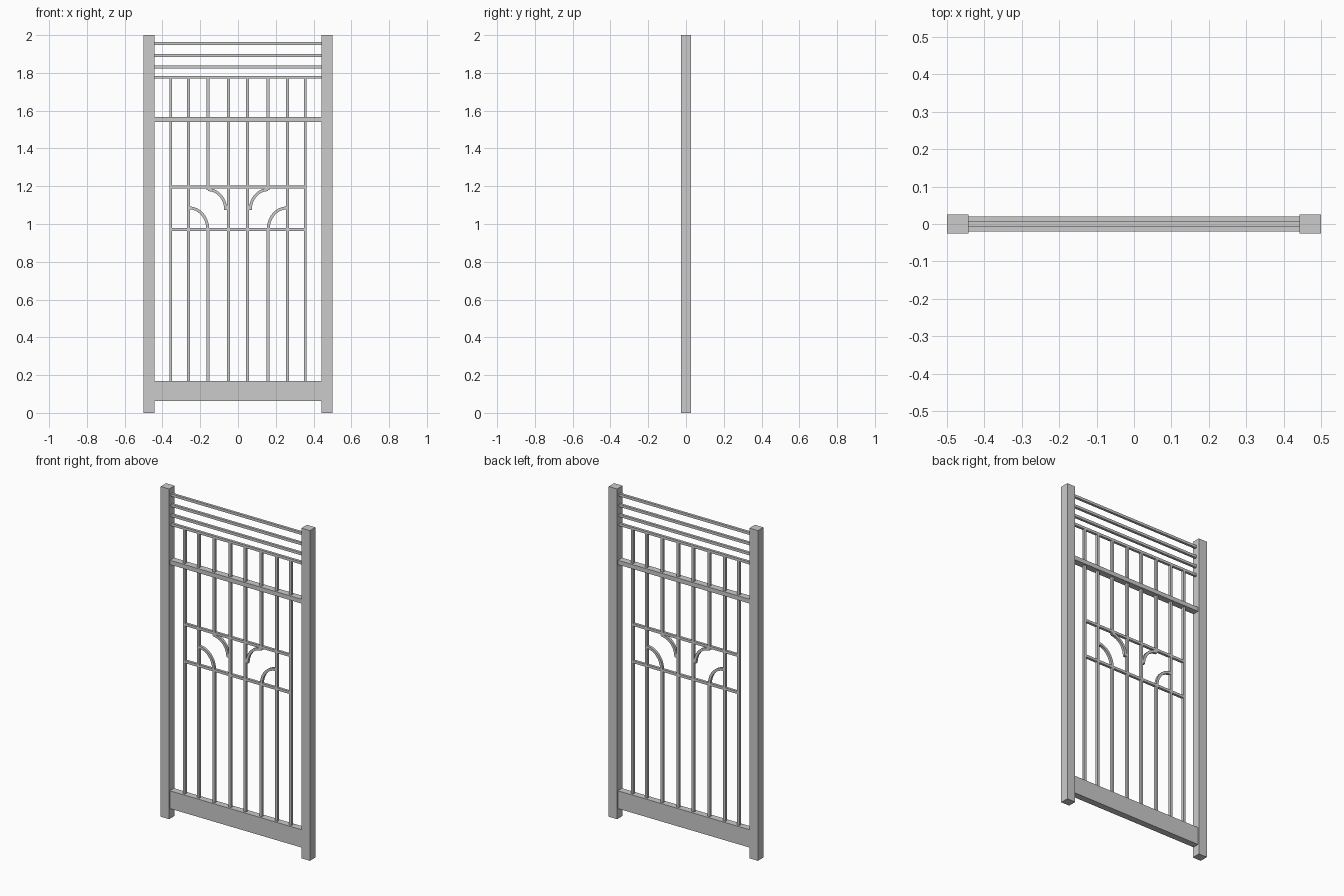
import bpy, bmesh, math

if "Cube" in bpy.data.objects:
    bpy.data.objects.remove(bpy.data.objects["Cube"])

BAR = 0.0155   # thickness of the thin square bars


def finish(name, bm, mirror=False):
    bmesh.ops.recalc_face_normals(bm, faces=bm.faces)
    me = bpy.data.meshes.new(name)
    bm.to_mesh(me)
    bm.free()
    ob = bpy.data.objects.new(name, me)
    bpy.context.collection.objects.link(ob)
    if mirror:
        ob.modifiers.new("mirror", 'MIRROR').use_axis[0] = True
    return ob


def box(name, x0, x1, z0, z1, depth, mirror=False):
    bm = bmesh.new()
    bmesh.ops.create_cube(bm, size=1)
    for v in bm.verts:
        v.co.x = x0 + (v.co.x + 0.5) * (x1 - x0)
        v.co.y *= depth
        v.co.z = z0 + (v.co.z + 0.5) * (z1 - z0)
    return finish(name, bm, mirror)


def quarter_arc(name, cx, cz, rx, rz, steps=10):
    # square bar swept along a quarter ellipse, from its top round to its +x side
    bm = bmesh.new()
    h = BAR / 2
    rings = []
    for i in range(steps + 1):
        a = math.pi / 2 * (1 - i / steps)
        ring = [bm.verts.new((cx + (rx + r) * math.cos(a), y, cz + (rz + r) * math.sin(a)))
                for r, y in ((-h, -h), (h, -h), (h, h), (-h, h))]
        rings.append(ring)
    for p, q in zip(rings, rings[1:]):
        for k in range(4):
            bm.faces.new((p[k], p[(k + 1) % 4], q[(k + 1) % 4], q[k]))
    bm.faces.new(rings[0])
    bm.faces.new(rings[-1])
    ob = finish(name, bm, True)
    bpy.context.view_layer.objects.active = ob
    ob.select_set(True)
    bpy.ops.object.shade_smooth_by_angle(angle=math.radians(30))
    ob.select_set(False)


# Side posts
box("side_posts", 0.443, 0.5, 0, 2, 0.052, True)

# Broad bottom rail and middle rail
box("bottom_rail", -0.443, 0.443, 0.062, 0.17, 0.04)
box("middle_rail", -0.443, 0.443, 1.54, 1.566, 0.04)

# Four thin rails at the top
for i, z in enumerate((1.777, 1.832, 1.893, 1.956)):
    box(f"top_rail_{i + 1}", -0.443, 0.443, z - BAR / 2, z + BAR / 2, BAR)

# Short cross bars around the ornament
for name, z in (("lower_cross_bar", 0.971), ("upper_cross_bar", 1.196)):
    box(name, -0.357, 0.357, z - BAR / 2, z + BAR / 2, BAR)

# Full-height upright pairs
for i, x in enumerate((0.0505, 0.262, 0.356)):
    box(f"upright_pair_{i + 1}", x - BAR / 2, x + BAR / 2, 0.17, 1.777, BAR, True)

# Interrupted upright pair
box("upright_lower", 0.158 - BAR / 2, 0.158 + BAR / 2, 0.17, 0.971, BAR, True)
box("upright_upper", 0.158 - BAR / 2, 0.158 + BAR / 2, 1.18, 1.777, BAR, True)

# Curved ornament bars
quarter_arc("lower_arc", -0.258, 0.971, 0.098, 0.114)
quarter_arc("upper_arc", -0.16, 1.074, 0.095, 0.108)
